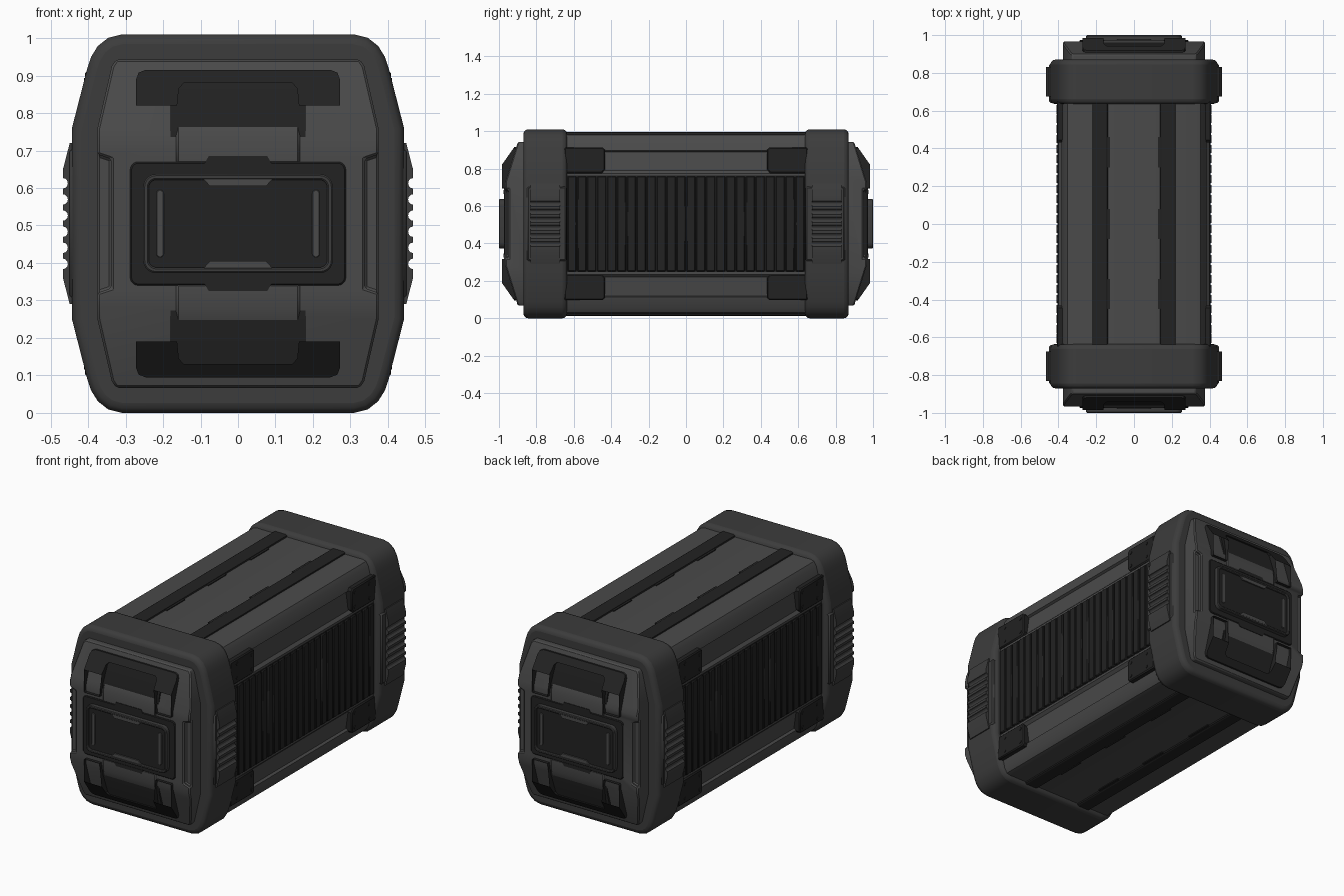
import bpy, bmesh, math
from mathutils import Vector

if "Cube" in bpy.data.objects:
    bpy.data.objects.remove(bpy.data.objects["Cube"])

MID = 0.505  # every part is modelled around the crate's mid height


def mat(name, v):
    m = bpy.data.materials.new(name)
    m.diffuse_color = (v, v, v, 1)
    m.use_nodes = True
    m.node_tree.nodes["Principled BSDF"].inputs["Base Color"].default_value = m.diffuse_color
    return m


LIGHT, GREY, BLACK = mat("light_grey", 0.068), mat("dark_grey", 0.045), mat("black", 0.016)


def prism(name, pts, t0, t1, m, axis='y', mirror="", bevel=0.0, seg=1, inner=None, cuts=()):
    """Extrude an outline from t0 to t1; optional matching hole, plane cuts, mirror and bevel."""
    bm = bmesh.new()
    at = (lambda p, t: (p[0], t, p[1])) if axis == 'y' else (lambda p, t: (t, p[0], p[1]))
    ring = lambda ps, t: [bm.verts.new(at(p, t)) for p in ps]
    a, b, n = ring(pts, t0), ring(pts, t1), len(pts)
    pairs = [(a, b)]
    if inner:
        c, d = ring(inner, t0), ring(inner, t1)
        pairs += [(c, d), (a, c), (b, d)]
    else:
        bm.faces.new(a)
        bm.faces.new(b)
    for p, q in pairs:
        for i in range(n):
            j = (i + 1) % n
            bm.faces.new((p[i], p[j], q[j], q[i]))
    for (y0, h0), (y1, h1), s in cuts:
        r = bmesh.ops.bisect_plane(bm, geom=bm.verts[:] + bm.edges[:] + bm.faces[:], dist=1e-5,
                                   plane_co=(0, y0, h0 * s),
                                   plane_no=Vector((0, h0 - h1, (y1 - y0) * s)), clear_outer=True)
        bmesh.ops.contextual_create(bm, geom=[e for e in r["geom_cut"] if isinstance(e, bmesh.types.BMEdge)])
    bmesh.ops.recalc_face_normals(bm, faces=bm.faces[:])
    me = bpy.data.meshes.new(name)
    bm.to_mesh(me)
    bm.free()
    me.materials.append(m)
    ob = bpy.data.objects.new(name, me)
    ob.location.z = MID
    bpy.context.collection.objects.link(ob)
    if mirror:
        mo = ob.modifiers.new("mirror", 'MIRROR')
        mo.use_axis = [c in mirror for c in "xyz"]
        mo.use_mirror_merge = False
    if bevel:
        bv = ob.modifiers.new("bevel", 'BEVEL')
        bv.width, bv.segments, bv.limit_method, bv.angle_limit = bevel, seg, 'ANGLE', math.radians(50)
    return ob


def quad(q):
    """Complete a first-quadrant outline to all four quadrants."""
    return (q + [(-x, z) for x, z in reversed(q)] + [(-x, -z) for x, z in q]
            + [(x, -z) for x, z in reversed(q)])


def rrect(hx, hz, r, n=5):
    return quad([(hx - r + r * math.cos(i * math.pi / 2 / n), hz - r + r * math.sin(i * math.pi / 2 / n))
                 for i in range(n + 1)])


def shift(pts, dx, dz):
    return [(x + dx, z + dz) for x, z in pts]


def box(name, x0, x1, y0, y1, h0, h1, m, mirror="", bevel=0.0):
    return prism(name, [(x0, h0), (x1, h0), (x1, h1), (x0, h1)], y0, y1, m, mirror=mirror, bevel=bevel)


# main body between the collars
prism("body", quad([(.40, .25), (.40, .27), (.385, .285), (.371, .385), (.384, .392),
                    (.368, .45), (.352, .474), (.33, .481)]), -.66, .66, LIGHT)

# long dark strips on top and bottom, with small locating tabs
prism("rail", [(.135, .47), (.225, .47), (.222, .488), (.215, .492), (.148, .492), (.141, .488)],
      -.65, .65, BLACK, mirror="xz")
for y in (-.45, -.08, .3):
    box("rail_tab", .128, .15, y, y + .16, .47, .486, BLACK, mirror="xz")

# ribbed side vents
box("vent_backing", .37, .402, -.64, .64, -.257, .257, BLACK, mirror="x")
for i in range(24):
    y = -.636 + i * .053
    box("vent_slat", .395, .41, y + .003, y + .05, -.254, .254, BLACK, mirror="x", bevel=.004)

# bolted corner plates on the sides
prism("corner_plate", [(-.65, .27), (-.45, .27), (-.432, .29), (-.432, .395), (-.445, .408), (-.65, .408)],
      .36, .408, BLACK, axis='x', mirror="xyz", bevel=.006)
for y, h in ((-.46, .3), (-.46, .38), (-.59, .3), (-.59, .38)):
    prism("plate_bolt", shift(rrect(.009, .009, .009, 3), y, h), .40, .411, BLACK, axis='x', mirror="xyz")

# heavy collars at both ends
prism("collar", quad([(.443, .255), (.402, .415), (.392, .445), (.374, .474), (.346, .496), (.31, .505)]),
      -.87, -.635, GREY, mirror="y", bevel=.026, seg=3)

# side grips with rounded grooves
prism("grip_mount", [(-.85, -.2), (-.64, -.2), (-.64, .2), (-.85, .2)], .42, .449, GREY,
      axis='x', mirror="xy", bevel=.008)
grip = [(.42, -.215), (.449, -.215), (.467, -.145)]
for k in range(6):
    h = -.1075 + .043 * k
    grip += [(.467 - .013 * math.sin(a), h - .014 * math.cos(a)) for a in
             (i * math.pi / 6 for i in range(7))]
grip += [(.467, .145), (.449, .215), (.42, .215)]
prism("side_grip", grip, -.832, -.675, GREY, mirror="xy")

# end caps, sloping back at top and bottom, with relieved sides
slope = ((-.967, .22), (-.90, .435))
cap = prism("end_cap", quad([(.375, .255), (.337, .42), (.325, .438)]), -.967, -.84, LIGHT, mirror="y",
            cuts=[(*slope, 1), (*slope, -1)])
cutter = prism("cap_side_cutter", [(.338, -.172), (.42, -.2), (.42, .2), (.338, .172)], -1.1, -.948, GREY,
               mirror="xy")
cutter.hide_render = True
cutter.hide_viewport = True
cutter.display_type = 'WIRE'
bo = cap.modifiers.new("relief", 'BOOLEAN')
bo.operation, bo.object, bo.solver = 'DIFFERENCE', cutter, 'EXACT'
bv = cap.modifiers.new("bevel", 'BEVEL')
bv.width, bv.limit_method, bv.angle_limit = .006, 'ANGLE', math.radians(50)

# black U-shaped bumpers above and below the panel
half = [(.175, .188), (.268, .188), (.272, .194), (.272, .385), (.265, .403), (.247, .41)]
inside = [(.145, .375), (.158, .36), (.168, .26)]
outline = (half + [(-x, h) for x, h in reversed(half)] + [(-x, h) for x, h in reversed(inside)] + inside)
prism("bumper", outline, -.985, -.88, BLACK, mirror="yz", cuts=[((-.985, .315), (-.918, .41), 1)])
prism("bumper_recess", [(-.965, .2), (-.962, .26), (-.93, .385), (-.88, .385), (-.88, .2)],
      -.18, .18, BLACK, axis='x', mirror="yz")
prism("handle_block", [(-.973, .16), (-.973, .225), (-.962, .258), (-.945, .266), (-.9, .266), (-.9, .16)],
      -.165, .165, LIGHT, axis='x', mirror="yz", bevel=.006)

# centre panel: plate, raised frame, screen and trims
prism("panel_plate", rrect(.288, .165, .022), -.974, -.93, BLACK, mirror="y", bevel=.004)
prism("panel_tab", [(-.09, .16), (.09, .16), (.078, .18), (-.078, .18)], -.976, -.94, BLACK, mirror="yz")
prism("panel_frame", rrect(.253, .132, .034), -1.0, -.95, GREY, mirror="y", bevel=.004,
      inner=rrect(.238, .117, .02))
prism("panel_screen", rrect(.241, .12, .02), -.99, -.95, BLACK, mirror="y")
prism("screen_trim", [(-.075, .1), (.075, .1), (.093, .12), (-.093, .12)], -.998, -.96, LIGHT, mirror="yz")
prism("screen_bar", shift(rrect(.01, .09, .01), .208, 0), -.995, -.96, LIGHT, mirror="xy", bevel=.002)

# smooth the rounded corners, keep hard edges crisp
for ob in bpy.data.objects:
    ob.select_set(ob is not cutter)
bpy.context.view_layer.objects.active = cap
bpy.ops.object.shade_smooth_by_angle(angle=math.radians(25))
